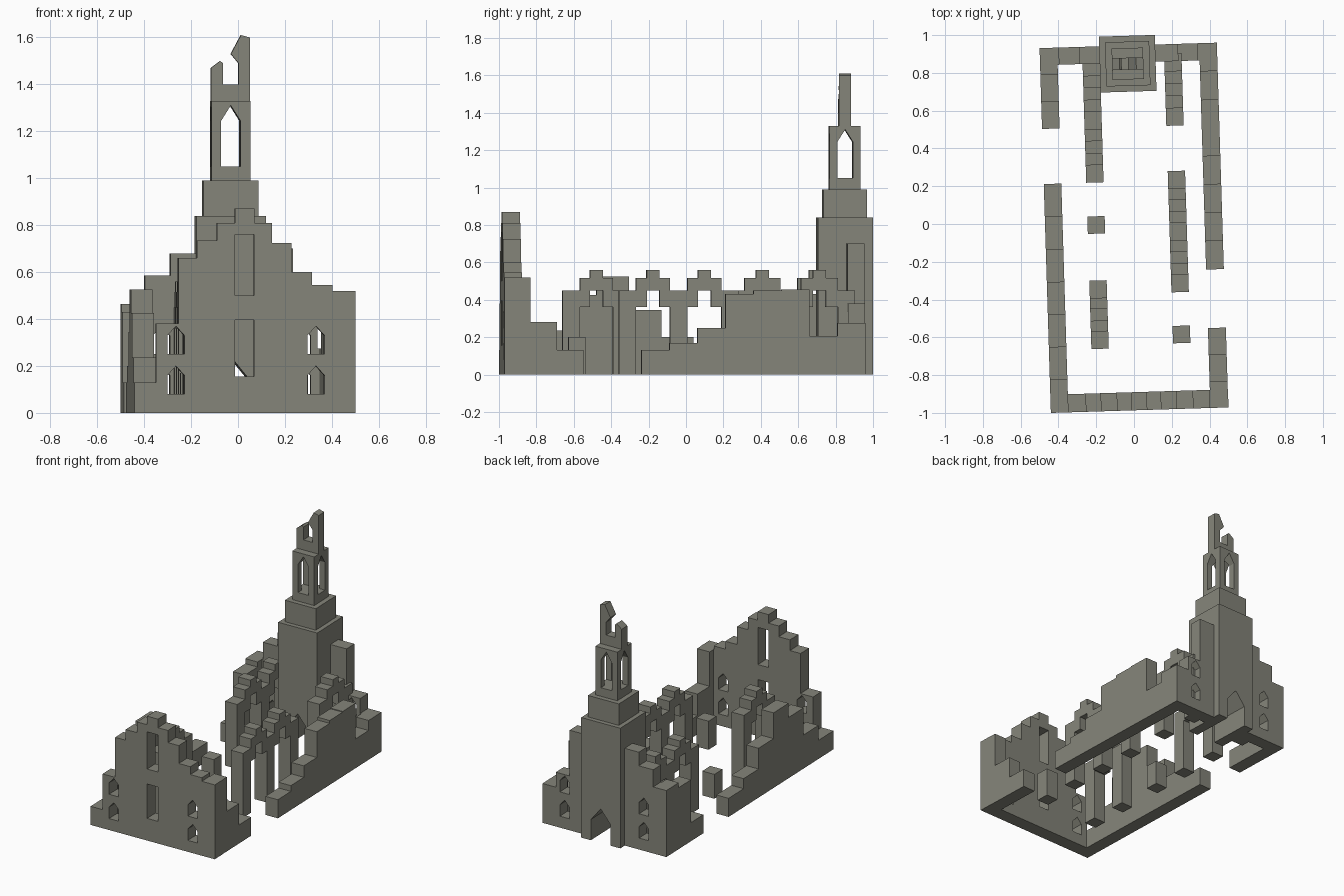
import bpy, bmesh

if "Cube" in bpy.data.objects:
    bpy.data.objects.remove(bpy.data.objects["Cube"])

TURN = 0.031  # whole ruin sits slightly rotated on the grid
stone = bpy.data.materials.new("stone")
stone.diffuse_color = (.235, .235, .195, 1)
stone.use_nodes = True
stone.node_tree.nodes["Principled BSDF"].inputs["Base Color"].default_value = stone.diffuse_color


def prism(name, pts, axis, lo, hi):
    """Extrude a (u, z) outline along y (u = x) or along x (u = y)."""
    bm = bmesh.new()
    rings = []
    for d in (lo, hi):
        rings.append([bm.verts.new((u, d, z) if axis == 'y' else (d, u, z)) for u, z in pts])
    n = len(pts)
    bm.faces.new(rings[0])
    bm.faces.new(rings[1][::-1])
    for i in range(n):
        j = (i + 1) % n
        bm.faces.new((rings[0][i], rings[1][i], rings[1][j], rings[0][j]))
    bmesh.ops.recalc_face_normals(bm, faces=bm.faces)
    me = bpy.data.meshes.new(name)
    bm.to_mesh(me)
    bm.free()
    me.materials.append(stone)
    ob = bpy.data.objects.new(name, me)
    ob.rotation_euler.z = TURN
    bpy.context.collection.objects.link(ob)
    return ob


def cells_outline(cells):
    """Outline of side-by-side cells (u0, u1, z_low, z_high)."""
    raw = []
    for a, b, lo, hi in cells:
        raw += [(a, hi), (b, hi)]
    for a, b, lo, hi in reversed(cells):
        raw += [(b, lo), (a, lo)]
    out = []
    for p in raw:
        if not out or p != out[-1]:
            out.append(p)
    return out


def stepped(name, edges, heights, axis, lo, hi):
    cells = [(edges[i], edges[i + 1], 0, h) for i, h in enumerate(heights)]
    return prism(name, cells_outline(cells), axis, lo, hi)


def even(a, b, n):
    return [a + (b - a) * i / n for i in range(n + 1)]


def box(name, u0, u1, z0, z1, axis, lo, hi):
    return prism(name, [(u0, z0), (u1, z0), (u1, z1), (u0, z1)], axis, lo, hi)


def arch(c, half, z0, spring, tip):
    return [(c - half, z0), (c + half, z0), (c + half, spring), (c, tip), (c - half, spring)]


def cut(ob, pts, axis, lo, hi):
    cutter = prism("cutter", pts, axis, lo, hi)
    cutter.hide_render = True
    mod = ob.modifiers.new("opening", 'BOOLEAN')
    mod.operation = 'DIFFERENCE'
    mod.solver = 'EXACT'
    mod.object = cutter
    bpy.context.view_layer.objects.active = ob
    bpy.ops.object.modifier_apply(modifier=mod.name)
    bpy.data.objects.remove(cutter)


# front gable with two slots and two pairs of pointed windows
front = stepped("front_gable",
                [-.471, -.38, -.285, -.205, -.12, -.043, .04, .115, .197, .285, .372, .47],
                [.13, .38, .66, .735, .81, .87, .81, .725, .60, .545, .52],
                'y', -.986, -.89)
for z0, z1 in ((.155, .395), (.50, .76)):
    cut(front, [(-.043, z0), (.038, z0), (.038, z1), (-.043, z1)], 'y', -1.1, -.8)
for x in (-.295, .302):
    for z in (.08, .25):
        cut(front, arch(x, .036, z, z + .08, z + .12), 'y', -1.1, -.8)

# back wall on both sides of the tower
for name, x, edges, hs in (
        ("back_wall_left", -.3, [-.471, -.371, -.262, -.14], [.465, .585, .68]),
        ("back_wall_right", .3, [.14, .262, .366, .468], [.70, .38, .275])):
    wall = stepped(name, edges, hs, 'y', .855, .946)
    for z in (.08, .25):
        cut(wall, arch(x, .036, z, z + .08, z + .12), 'y', .8, 1.0)

# broken side walls
stepped("left_wall_front", even(-.986, .226, 7),
        [.13, .235, .425, .525, .345, .2, .13], 'x', -.471, -.378)
stepped("left_wall_back", even(.518, .946, 3), [.13, .43, .465], 'x', -.471, -.378)
stepped("right_wall_front", even(-.986, -.563, 3), [.52, .28, .13], 'x', .374, .469)
stepped("right_wall_back", even(-.253, .946, 8),
        [.13, .17, .25, .43, .45, .455, .205, .275], 'x', .374, .468)


# nave arcades: piers joined by stepped arches
def arcade(name, x, piers):
    w = .046
    cells = []
    for i, p in enumerate(piers):
        cells.append((p - w, p + w, 0, .45))
        if i + 1 < len(piers):
            a, b = p + w, piers[i + 1] - w
            m = (a + b) / 2
            cells += [(a, m - .034, .36, .515), (m - .034, m + .034, .45, .56),
                      (m + .034, b, .36, .515)]
    prism(name, cells_outline(cells), 'x', x - w, x + w)


arcade("left_arcade_front", -.2, [-.609, -.339])
arcade("left_arcade_back", -.2, [.272, .555, .838])
arcade("right_arcade_middle", .233, [-.322, -.047, .228])
arcade("right_arcade_back", .233, [.56, .85])
box("left_broken_pier", -.045, .047, 0, .17, 'x', -.246, -.154)
box("right_broken_pier", -.638, -.546, 0, .2, 'x', .187, .279)

# tower: three shrinking tiers, doorway and belfry openings
CX, CY = -.007, .849


def tier(name, h, z0, z1):
    return box(name, CX - h, CX + h, z0, z1, 'y', CY - h, CY + h)


base = tier("tower_base", .148, 0, .84)
cut(base, arch(CX, .075, -.1, .145, .237), 'y', .5, 1.2)
tier("tower_middle", .117, .84, .99)
belfry = tier("belfry", .083, .99, 1.33)
cut(belfry, arch(CX, .041, 1.05, 1.245, 1.31), 'y', .5, 1.2)
cut(belfry, arch(CY, .041, 1.05, 1.245, 1.31), 'x', -.3, .3)

# jagged remains of the belfry crown
crown = [(-.083, 1.33), (.083, 1.33), (.083, 1.60), (.045, 1.61), (.002, 1.53), (.035, 1.49),
         (.035, 1.40), (-.032, 1.40), (-.032, 1.49), (-.043, 1.50), (-.083, 1.47)]
prism("broken_crown", [(CX + x, z) for x, z in crown], 'y', CY - .032, CY + .032)
